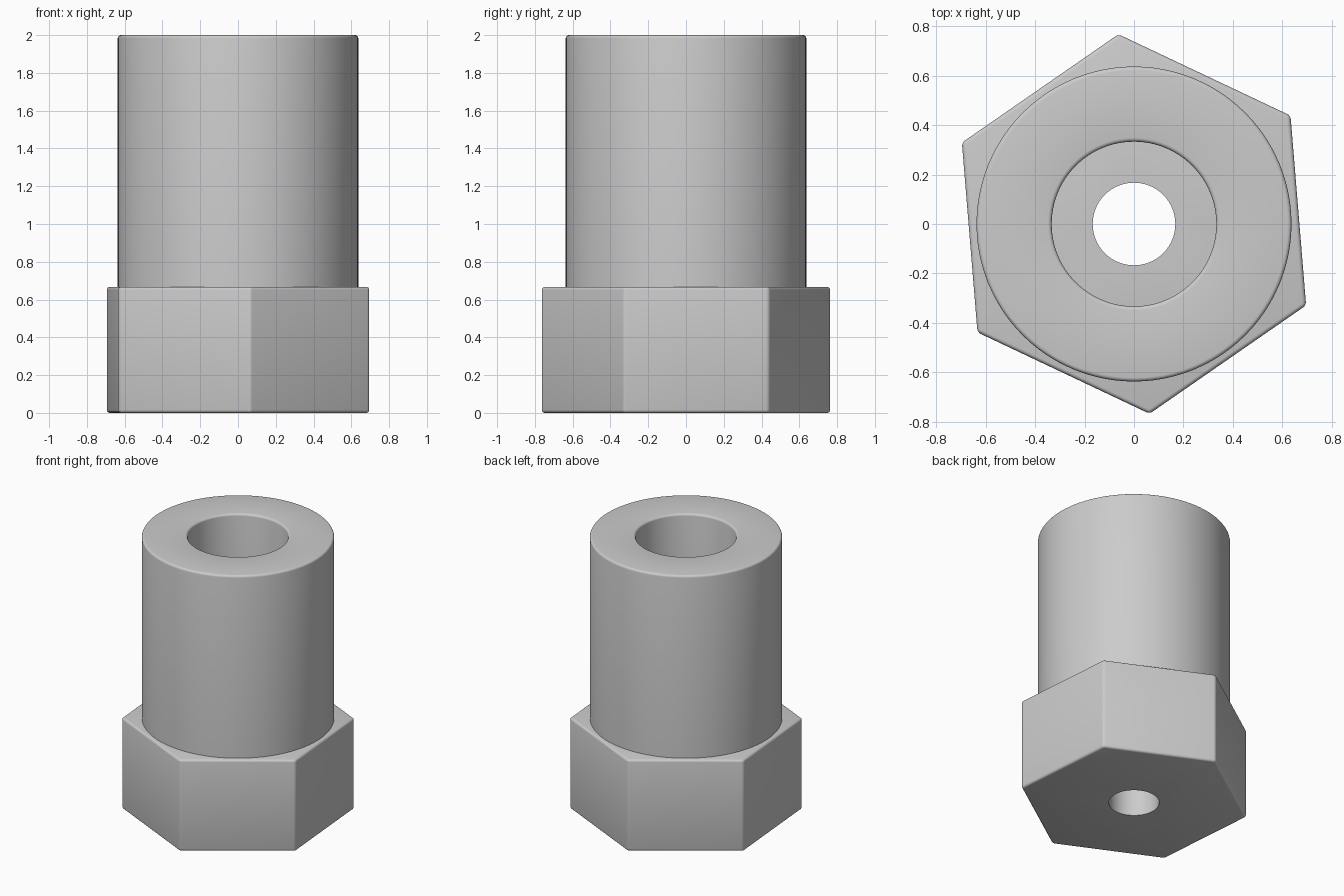
import bpy, bmesh, math

if "Cube" in bpy.data.objects:
    bpy.data.objects.remove(bpy.data.objects["Cube"], do_unlink=True)

GREY = (0.6, 0.6, 0.6, 1)
steel = bpy.data.materials.new("plain grey")
steel.use_nodes = True
steel.diffuse_color = GREY
steel.node_tree.nodes["Principled BSDF"].inputs["Base Color"].default_value = GREY

HEX_TOP, TOP = 0.667, 2.0
SLEEVE_R, BORE_R, HOLE_R = 0.637, 0.333, 0.167
ROUND = 0.016
SIDES = 96


def ring(bm, radius, z, sides=SIDES, turn=0.0):
    angles = [turn + 2 * math.pi * i / sides for i in range(sides)]
    return [bm.verts.new((radius * math.cos(a), radius * math.sin(a), z)) for a in angles]


def finish(bm, name):
    bmesh.ops.recalc_face_normals(bm, faces=bm.faces)
    mesh = bpy.data.meshes.new(name)
    bm.to_mesh(mesh)
    bm.free()
    mesh.materials.append(steel)
    obj = bpy.data.objects.new(name, mesh)
    bpy.context.collection.objects.link(obj)
    return obj


def smooth(obj):
    bpy.ops.object.select_all(action='DESELECT')
    obj.select_set(True)
    bpy.context.view_layer.objects.active = obj
    bpy.ops.object.shade_smooth_by_angle(angle=math.radians(35))


def lathe(name, profile):
    """Turn a closed (radius, z) profile around the z axis."""
    bm = bmesh.new()
    rings = [ring(bm, r, z) for r, z in profile]
    for a, b in zip(rings, rings[1:] + rings[:1]):
        for i in range(SIDES):
            j = (i + 1) % SIDES
            bm.faces.new((a[i], a[j], b[j], b[i]))
    return finish(bm, name)


def prism(name, radius, low, high, sides, turn=0.0):
    bm = bmesh.new()
    a, b = ring(bm, radius, low, sides, turn), ring(bm, radius, high, sides, turn)
    bm.faces.new(a)
    bm.faces.new(b)
    for i in range(sides):
        j = (i + 1) % sides
        bm.faces.new((a[i], a[j], b[j], b[i]))
    return finish(bm, name)


# Round sleeve with softened outer and inner rims, sunk slightly into the base
steps = [math.pi / 2 * i / 4 for i in range(5)]
outer_rim = [(SLEEVE_R - ROUND + ROUND * math.cos(t), TOP - ROUND + ROUND * math.sin(t))
             for t in steps]
inner_rim = [(BORE_R + ROUND - ROUND * math.cos(t), TOP - ROUND + ROUND * math.sin(t))
             for t in reversed(steps)]
sunk = HEX_TOP - 0.02
sleeve = lathe("sleeve", [(SLEEVE_R, sunk)] + outer_rim + inner_rim + [(BORE_R, sunk)])
smooth(sleeve)

# Hexagonal base with rounded edges and a narrow through hole
base = prism("hex_base", 0.77, 0, HEX_TOP, 6, math.radians(34.7))
cutter = prism("hole_cutter", HOLE_R, -0.1, HEX_TOP + 0.1, SIDES)
cutter.hide_render = True
cutter.hide_set(True)

bevel = base.modifiers.new("rounded edges", 'BEVEL')
bevel.width = ROUND
bevel.segments = 4
bevel.limit_method = 'ANGLE'
hole = base.modifiers.new("through hole", 'BOOLEAN')
hole.operation = 'DIFFERENCE'
hole.solver = 'EXACT'
hole.object = cutter
bpy.context.view_layer.objects.active = base
for modifier in (bevel.name, hole.name):
    bpy.ops.object.modifier_apply(modifier=modifier)
bpy.data.objects.remove(cutter, do_unlink=True)
smooth(base)
